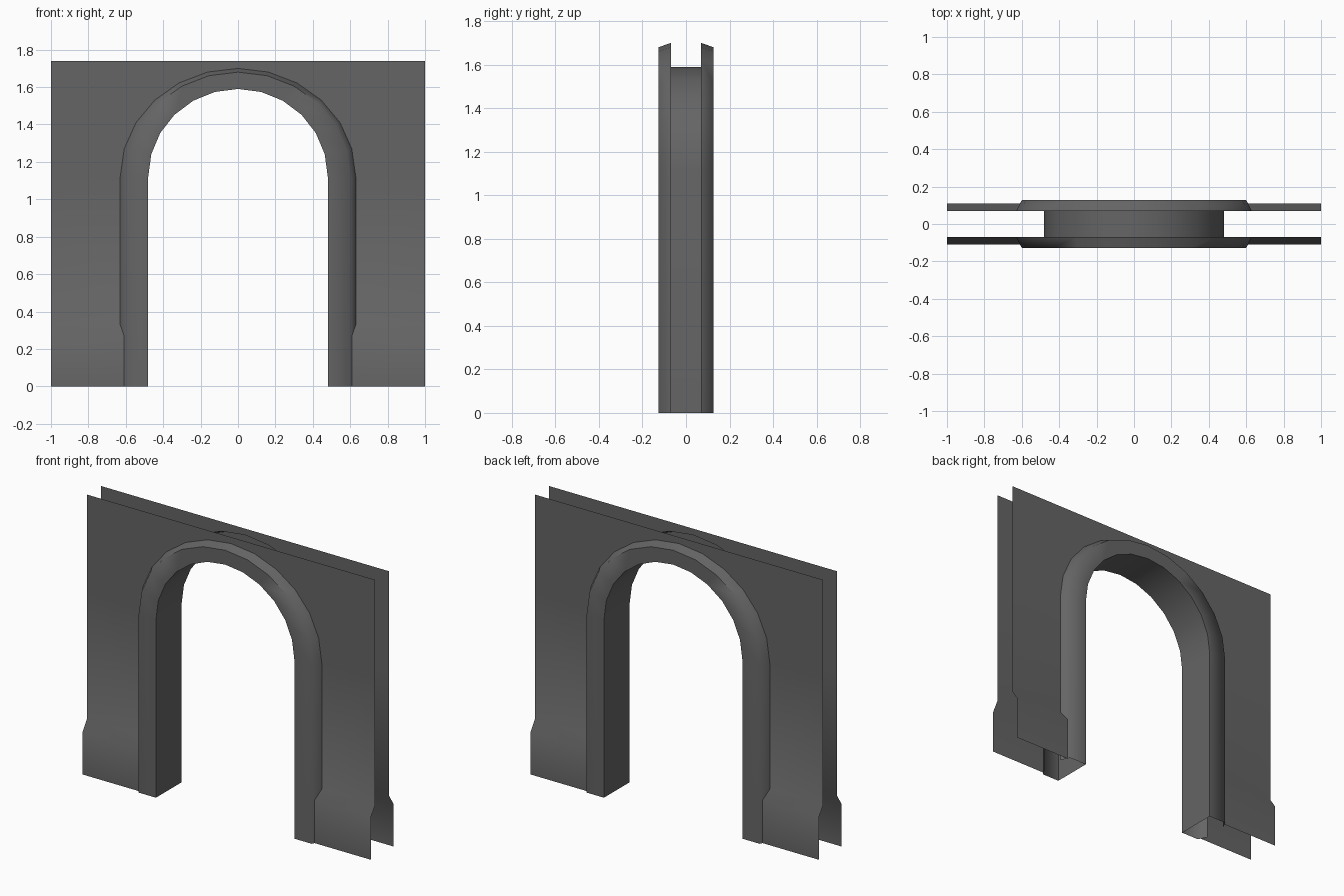
import bpy, bmesh, math

if "Cube" in bpy.data.objects:
    bpy.data.objects.remove(bpy.data.objects["Cube"])

SPRING = 1.12      # height where the arch starts
SEGS = 12          # segments of the arch
TOP = 1.74

stone = bpy.data.materials.new("dark grey stone")
stone.diffuse_color = (0.13, 0.13, 0.13, 1)
stone.use_nodes = True
stone.node_tree.nodes["Principled BSDF"].inputs["Base Color"].default_value = stone.diffuse_color


def finish(name, bm, angle):
    me = bpy.data.meshes.new(name)
    bm.to_mesh(me)
    bm.free()
    me.materials.append(stone)
    for p in me.polygons:
        p.use_smooth = True
    me.set_sharp_from_angle(angle=math.radians(angle))
    ob = bpy.data.objects.new(name, me)
    bpy.context.scene.collection.objects.link(ob)
    return ob


def strip(bm, rows):
    """Skin consecutive rows of points with quads."""
    vs = [[bm.verts.new(p) for p in row] for row in rows]
    for a, b in zip(vs, vs[1:]):
        for i in range(len(a) - 1):
            bm.faces.new((a[i], a[i + 1], b[i + 1], b[i]))


# Arch trim: bevel, face, soffit, face, bevel swept along the opening
# (half width, arch rise, depth)
profile = [(0.63, 0.58, -0.07), (0.60, 0.56, -0.127), (0.48, 0.47, -0.127),
           (0.48, 0.47, 0.127), (0.60, 0.56, 0.127), (0.63, 0.58, 0.07)]
rows = [[(w, y, 0) for w, r, y in profile]]
for i in range(SEGS + 1):
    t = math.pi * i / SEGS
    rows.append([(w * math.cos(t), y, SPRING + r * math.sin(t)) for w, r, y in profile])
rows.append([(-w, y, 0) for w, r, y in profile])
bm = bmesh.new()
strip(bm, rows)
bm.normal_update()
if any(f.normal.y > 0.9 and f.calc_center_median().y < 0 for f in bm.faces):
    bmesh.ops.reverse_faces(bm, faces=bm.faces[:])
finish("arch_trim", bm, 66)

# Wall sheets: one half as (inner, outer) point pairs from floor to crown
half = [((0.609, 0.11, 0), (1, 0.11, 0)),
        ((0.609, 0.11, 0.27), (1, 0.11, 0.27)),
        ((0.63, 0.07, 0.33), (1, 0.07, 0.33))]
H = SEGS // 2
for i in range(H + 1):
    t = math.pi / 2 * i / H
    inner = (0.63 * math.cos(t), 0.07, SPRING + 0.58 * math.sin(t))
    if i <= 2:
        outer = (1, 0.07, SPRING + (TOP - SPRING) * i / 2)
    else:
        outer = (1 - (i - 2) / (H - 2), 0.07, TOP)
    half.append((inner, outer))

for name, sy in (("front_wall", -1), ("back_wall", 1)):
    bm = bmesh.new()
    for sx in (-1, 1):
        strip(bm, [[(x * sx, y * sy, z) for x, y, z in row] for row in half])
    bmesh.ops.remove_doubles(bm, verts=bm.verts[:], dist=0.0005)
    bm.normal_update()
    # face outward
    bmesh.ops.reverse_faces(bm, faces=[f for f in bm.faces if f.normal.y * sy < 0])
    finish(name, bm, 45)
